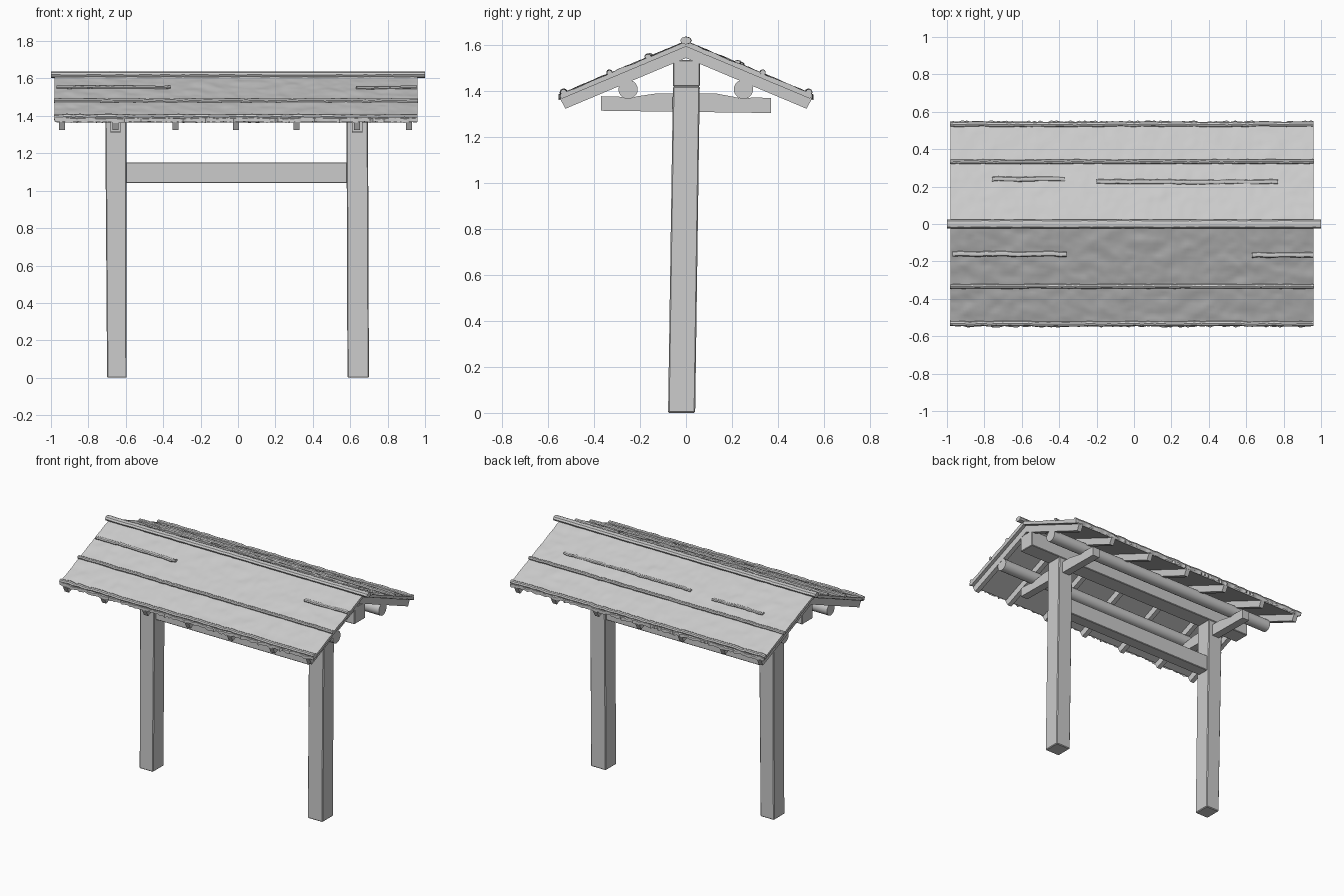
import bpy, bmesh, math, random
from mathutils import Vector, noise

if "Cube" in bpy.data.objects:
    bpy.data.objects.remove(bpy.data.objects["Cube"])

random.seed(4)
SLOPE = 0.42
RIDGE = 1.612          # height of the roof surface at the ridge
X0, X1 = -0.98, 0.96   # roof ends


def roof_z(y, drop=0.0):
    return RIDGE - drop - SLOPE * abs(y)


def finish(name, bm, smooth=True):
    bmesh.ops.recalc_face_normals(bm, faces=bm.faces)
    me = bpy.data.meshes.new(name)
    bm.to_mesh(me)
    bm.free()
    ob = bpy.data.objects.new(name, me)
    bpy.context.collection.objects.link(ob)
    if smooth:
        bpy.ops.object.select_all(action='DESELECT')
        ob.select_set(True)
        bpy.context.view_layer.objects.active = ob
        bpy.ops.object.shade_smooth_by_angle(angle=math.radians(40))
    return ob


def loft(name, rings, smooth=True):
    """Skin a list of closed rings of points and cap both ends."""
    bm = bmesh.new()
    vs = [[bm.verts.new(p) for p in r] for r in rings]
    n = len(vs[0])
    for a, b in zip(vs, vs[1:]):
        for i in range(n):
            bm.faces.new((a[i], a[(i + 1) % n], b[(i + 1) % n], b[i]))
    bm.faces.new(vs[0])
    bm.faces.new(vs[-1])
    return finish(name, bm, smooth)


def prism(name, profile, x0, x1):
    """Extrude a (y, z) profile along x."""
    return loft(name, [[(x, y, z) for y, z in profile] for x in (x0, x1)], False)


def soften(ob, width):
    mod = ob.modifiers.new("soft_edges", 'BEVEL')
    mod.width = width
    mod.segments = 1


def rect(x0, x1, y0, y1, z):
    return [(x0, y0, z), (x1, y0, z), (x1, y1, z), (x0, y1, z)]


def roll(name, x0, x1, y, r, lift=0.0, flat=1.0, wobble=0.003, sides=8):
    """Slightly uneven rod lying along x on the roof."""
    rings = []
    steps = max(2, int((x1 - x0) / 0.035))
    for i in range(steps + 1):
        x = x0 + (x1 - x0) * i / steps
        dy, dz = random.uniform(-wobble, wobble), random.uniform(-wobble, wobble)
        ring = []
        for k in range(sides):
            a = 2 * math.pi * k / sides
            ring.append((x, y + dy + r * math.cos(a) / flat,
                         roof_z(y) + lift + dz + r * math.sin(a)))
        rings.append(ring)
    return loft(name, rings)


# Posts, slightly leaning and hand cut
for side, b, t in (("left", (-0.70, -0.595), (-0.71, -0.597)),
                   ("right", (0.585, 0.70), (0.58, 0.695))):
    post = loft(side + "_post", [rect(*b, -0.078, 0.04, 0), rect(*t, -0.057, 0.06, 1.42)], False)
    soften(post, 0.005)

# Tie beam between the posts
tie = prism("tie_beam", [(-0.045, 1.04), (0.04, 1.04), (0.04, 1.152), (-0.045, 1.152)], -0.61, 0.60)
soften(tie, 0.004)

# Ridge beam on top of the posts
beam = prism("ridge_beam", [(-0.057, 1.42), (0.06, 1.42), (0.06, 1.535), (-0.057, 1.535)], -0.93, 0.93)
soften(beam, 0.004)

# Bracket arms with shallow seats for the logs
arm = [(-0.37, 1.315), (0.37, 1.305), (0.37, 1.37), (0.29, 1.373), (0.25, 1.366), (0.21, 1.375),
       (0.13, 1.39), (-0.13, 1.39), (-0.21, 1.378), (-0.25, 1.368), (-0.29, 1.376), (-0.37, 1.378)]
for side, x in (("left", -0.655), ("right", 0.637)):
    prism(side + "_bracket_arm", arm, x - 0.028, x + 0.028)

# Round log purlins
for side, y in (("front", -0.252), ("back", 0.25)):
    rings = [[(x, y + 0.042 * math.cos(k * math.tau / 20), 1.408 + 0.042 * math.sin(k * math.tau / 20))
              for k in range(20)] for x in (-0.93, 0.93)]
    loft(side + "_log_purlin", rings)

# Rafter pairs
rafter = [(-0.525, roof_z(0.525, 0.068)), (0, roof_z(0, 0.068)), (0.525, roof_z(0.525, 0.068)),
          (0.548, roof_z(0.548, 0.014)), (0, roof_z(0, 0.014)), (-0.548, roof_z(0.548, 0.014))]
for i, x in enumerate((-0.94, -0.655, -0.335, -0.01, 0.312, 0.635, 0.915)):
    prism("rafter_pair_%d" % (i + 1), rafter, x - 0.016, x + 0.016)

# Flat roof boarding
boards = [(-0.54, roof_z(0.54, 0.018)), (0, roof_z(0, 0.018)), (0.54, roof_z(0.54, 0.018)),
          (0.543, roof_z(0.543, 0.004)), (0, roof_z(0, 0.004)), (-0.543, roof_z(0.543, 0.004))]
prism("roof_boards", boards, X0 + 0.005, X1 - 0.005)

# Wrinkled bark covering, one sheet per slope
NX, NY = 130, 36
for side, sgn in (("front", -1), ("back", 1)):
    bm = bmesh.new()
    grid = []
    for j in range(NY + 1):
        row = []
        for i in range(NX + 1):
            x = X0 + (X1 - X0) * i / NX
            y = 0.548 * j / NY
            if j == NY:
                y += random.uniform(-0.004, 0.006)
            bump = 0.0045 * noise.noise(Vector((x * 9, y * 16, sgn * 3)))
            bump += 0.0025 * noise.noise(Vector((x * 24, y * 30, sgn * 7)))
            row.append(bm.verts.new((x, sgn * y, roof_z(y) + 0.005 + bump)))
        grid.append(row)
    for j in range(NY):
        for i in range(NX):
            bm.faces.new((grid[j][i], grid[j][i + 1], grid[j + 1][i + 1], grid[j + 1][i]))
    # ragged skirt that closes the sheet's border down to the boards
    edges = [e for e in bm.edges if e.is_boundary]
    skirt = bmesh.ops.extrude_edge_only(bm, edges=edges)["geom"]
    for v in (g for g in skirt if isinstance(g, bmesh.types.BMVert)):
        v.co.z = roof_z(v.co.y, 0.014) + random.uniform(-0.005, 0.003)
    finish(side + "_roof_covering", bm)

# Ridge pole, then the battens along the eaves and mid slopes
roll("ridge_pole", -1.0, 1.0, 0.0, 0.017, 0.008, flat=0.7, wobble=0.001)
for side, s in (("front", -1), ("back", 1)):
    roll(side + "_eave_batten", X0 - 0.005, X1, s * 0.533, 0.014, 0.007)
    roll(side + "_mid_batten", X0 - 0.005, X1 + 0.003, s * 0.333, 0.012, 0.009, wobble=0.002)

# Loose bark folds and slivers
roll("front_fold_left", -0.97, -0.36, -0.16, 0.010, 0.008, flat=0.7)
roll("front_fold_right", 0.63, X1, -0.165, 0.010, 0.008, flat=0.7)
for i, (a, b, y) in enumerate(((-0.76, -0.37, 0.24), (-0.2, 0.77, 0.225))):
    roll("back_fold_%d" % (i + 1), a, b, y, 0.009, 0.006, flat=0.7)
